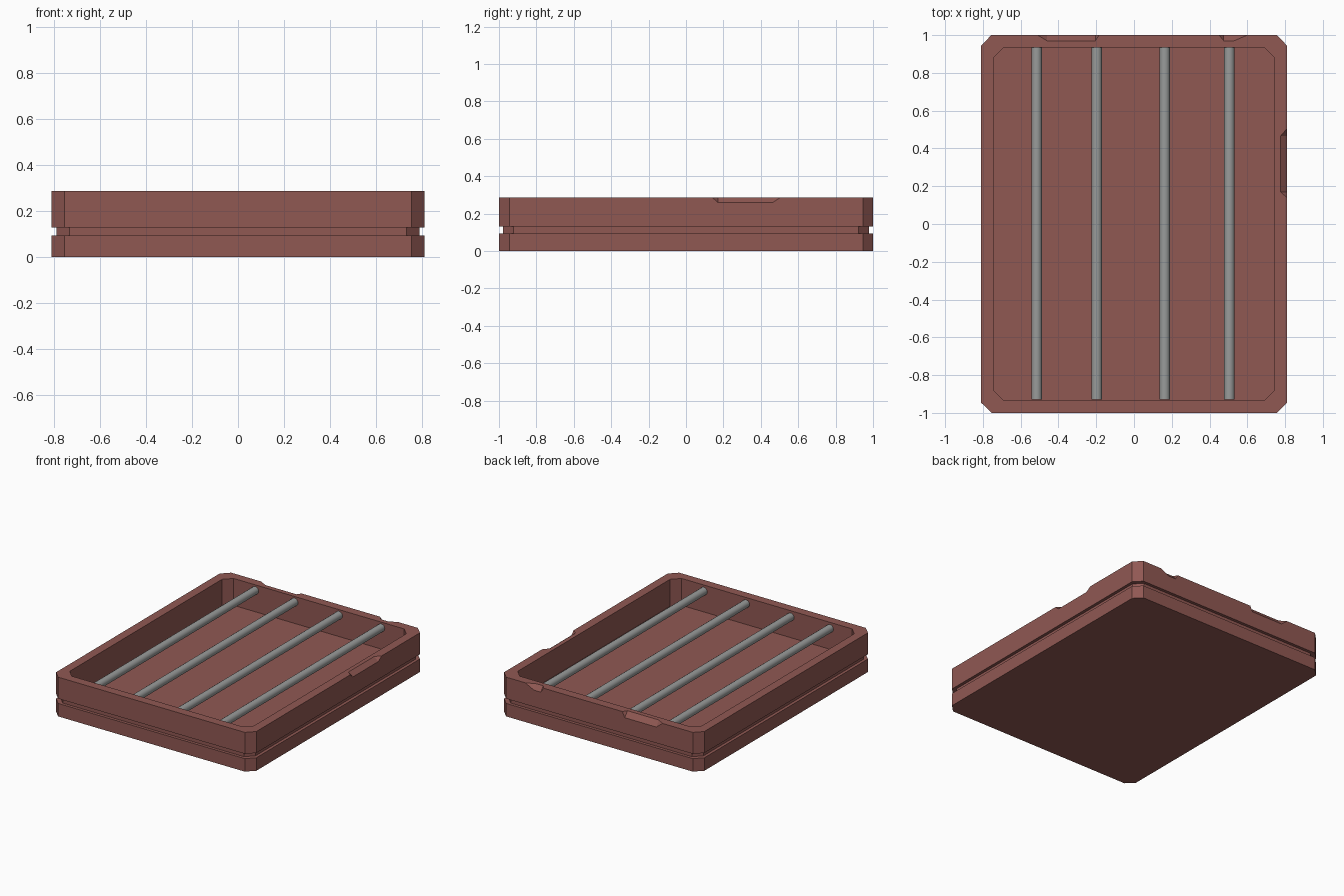
import bpy, bmesh, math
from mathutils import Vector

if "Cube" in bpy.data.objects:
    bpy.data.objects.remove(bpy.data.objects["Cube"])


def material(name, color):
    m = bpy.data.materials.new(name)
    m.diffuse_color = (*color, 1)
    m.use_nodes = True
    m.node_tree.nodes["Principled BSDF"].inputs["Base Color"].default_value = m.diffuse_color
    return m


red = material("dull red", (0.28, 0.098, 0.086))
grey = material("steel grey", (0.32, 0.33, 0.325))
TOP = 0.287


def add_object(name, bm, mat):
    bmesh.ops.recalc_face_normals(bm, faces=bm.faces[:])
    mesh = bpy.data.meshes.new(name)
    bm.to_mesh(mesh)
    bm.free()
    mesh.materials.append(mat)
    ob = bpy.data.objects.new(name, mesh)
    bpy.context.collection.objects.link(ob)
    return ob


# Tray: rectangles with clipped corners, stacked from the base, up and into the well
def ring(bm, hx, hy, z, c=0.055):
    pts = [(hx - c, -hy), (hx, -hy + c), (hx, hy - c), (hx - c, hy),
           (-hx + c, hy), (-hx, hy - c), (-hx, -hy + c), (-hx + c, -hy)]
    return [bm.verts.new((x, y, z)) for x, y in pts]


bm = bmesh.new()
sections = [(0.81, 1.0, 0), (0.81, 1.0, 0.095), (0.788, 0.978, 0.095),
            (0.788, 0.978, 0.13), (0.81, 1.0, 0.13), (0.81, 1.0, TOP),
            (0.745, 0.935, TOP), (0.745, 0.935, 0.09)]
rings = [ring(bm, *s) for s in sections]
for a, b in zip(rings, rings[1:]):
    for i in range(8):
        j = (i + 1) % 8
        bm.faces.new((a[i], a[j], b[j], b[i]))
bm.faces.new(rings[0][::-1])
bm.faces.new(rings[-1])
tray = add_object("tray", bm, red)


# Chips in the rim: a block trimmed by a sloping plane and two end planes
def chip(edge, a0, a1, b0, b1, depth, drop):
    """a0..a1: span on the outer edge, b0..b1: span at the inner and lower lines."""
    def P(t, inward, down):
        if edge == "back":
            return Vector((t, 1.0 - inward, TOP - down))
        return Vector((0.81 - inward, t, TOP - down))
    bm = bmesh.new()
    bmesh.ops.create_cube(bm, size=0.8)
    mid = P((a0 + a1) / 2, 0, 0)
    bmesh.ops.translate(bm, vec=mid, verts=bm.verts[:])
    keep = P((a0 + a1) / 2, depth * 0.1, drop * 0.1)
    planes = [(P(b0, depth, 0), P(b1, depth, 0), P(b0, 0, drop)),
              (P(a0, 0, 0), P(b0, depth, 0), P(b0, 0, drop)),
              (P(a1, 0, 0), P(b1, depth, 0), P(b1, 0, drop))]
    for p, q, r in planes:
        n = (q - p).cross(r - p).normalized()
        if n.dot(keep - p) > 0:
            n = -n
        geom = bm.verts[:] + bm.edges[:] + bm.faces[:]
        res = bmesh.ops.bisect_plane(bm, geom=geom, dist=1e-6, plane_co=p,
                                     plane_no=n, clear_outer=True)
        edges = [g for g in res["geom_cut"] if isinstance(g, bmesh.types.BMEdge)]
        bmesh.ops.contextual_create(bm, geom=edges)
    cutter = add_object("chip_cutter", bm, red)
    cutter.hide_render = True
    mod = tray.modifiers.new("chip", "BOOLEAN")
    mod.operation = "DIFFERENCE"
    mod.solver = "EXACT"
    mod.object = cutter
    bpy.context.view_layer.objects.active = tray
    bpy.ops.object.modifier_apply(modifier=mod.name)
    bpy.data.objects.remove(cutter)


chip("back", -0.51, -0.185, -0.46, -0.205, 0.03, 0.04)
chip("back", 0.45, 0.60, 0.475, 0.53, 0.03, 0.035)
chip("right", 0.14, 0.505, 0.17, 0.465, 0.035, 0.027)

# Rods running front to back across the well
for k, x in enumerate((-0.515, -0.197, 0.163, 0.505)):
    bpy.ops.mesh.primitive_cylinder_add(vertices=16, radius=0.028, depth=1.865,
                                        location=(x, 0.0045, 0.247),
                                        rotation=(math.pi / 2, 0, 0))
    rod = bpy.context.object
    rod.name = f"rod_{k + 1}"
    rod.data.materials.append(grey)
    bpy.ops.object.shade_smooth_by_angle(angle=math.radians(35))
